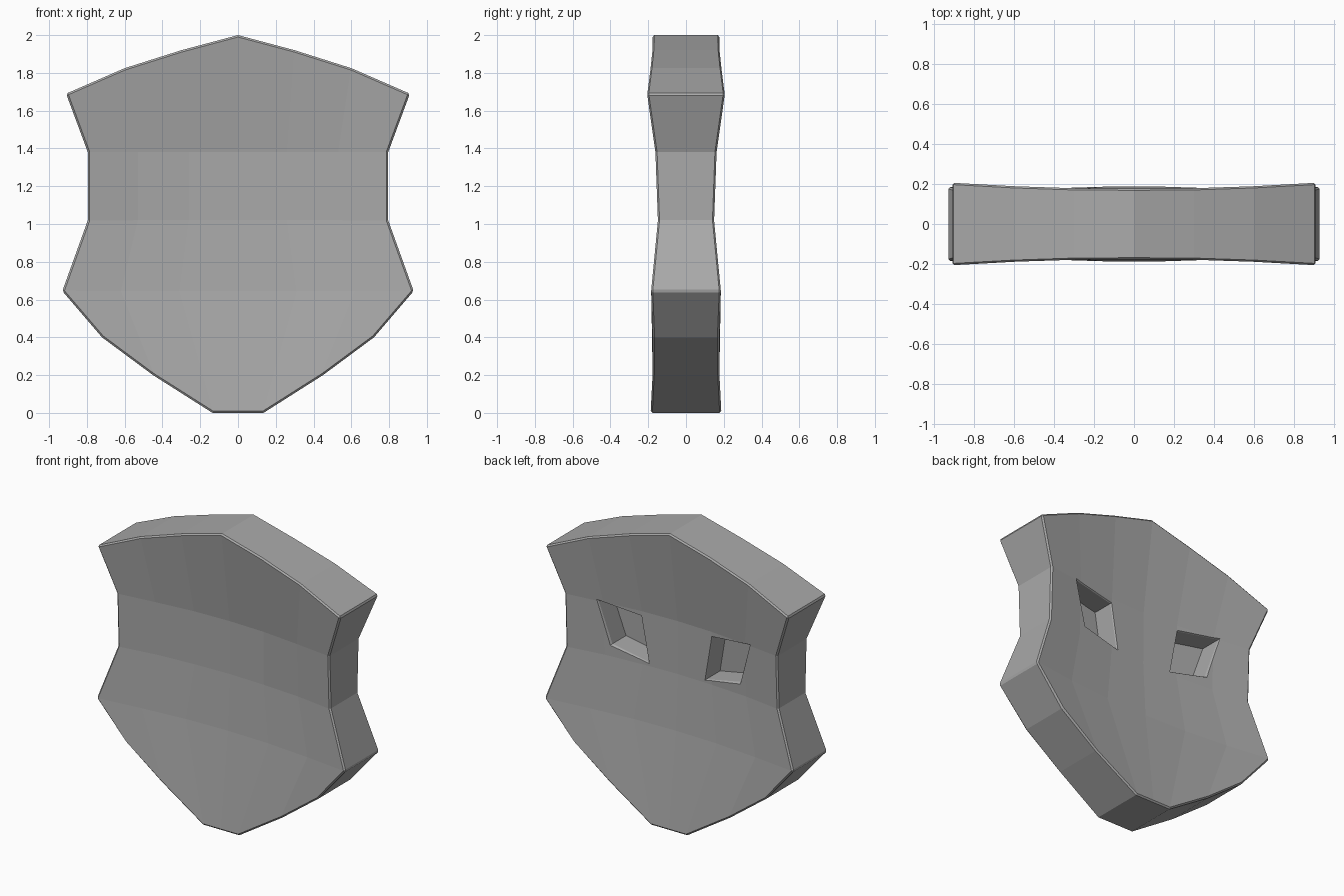
import bpy, bmesh
from math import radians

if "Cube" in bpy.data.objects:
    bpy.data.objects.remove(bpy.data.objects["Cube"])

grey = bpy.data.materials.new("plain_grey")
grey.use_nodes = True
grey.diffuse_color = (0.4, 0.4, 0.4, 1)
grey.node_tree.nodes["Principled BSDF"].inputs["Base Color"].default_value = (0.4, 0.4, 0.4, 1)

BEVEL = 0.01


def make_object(name, bm):
    bmesh.ops.recalc_face_normals(bm, faces=bm.faces[:])
    mesh = bpy.data.meshes.new(name)
    bm.to_mesh(mesh)
    bm.free()
    mesh.materials.append(grey)
    obj = bpy.data.objects.new(name, mesh)
    bpy.context.collection.objects.link(obj)
    return obj


# Rows of the dished face, centre to edge: x, z, half thickness
ROWS = [
    [(0, 2.0, .178), (.3, 1.92, .18), (.6, 1.825, .19), (.91, 1.69, .207)],
    [(0, 1.38, .092), (.26, 1.38, .1), (.53, 1.38, .128), (.795, 1.38, .163)],
    [(0, 1.02, .088), (.26, 1.02, .096), (.53, 1.02, .115), (.795, 1.02, .15)],
    [(0, .645, .11), (.31, .645, .118), (.62, .645, .145), (.93, .645, .186)],
    [(0, 0, .188), (.135, 0, .188), (.45, .2, .178), (.72, .4, .176)],
]


# Body: two dished faces joined by a side wall
def build_body():
    bm = bmesh.new()
    full = [[(-x, z, y) for x, z, y in row[:0:-1]] + row for row in ROWS]
    sides = []
    for s in (-1, 1):
        grid = [[bm.verts.new((x, s * y, z)) for x, z, y in row] for row in full]
        for upper, lower in zip(grid, grid[1:]):
            for i in range(len(upper) - 1):
                bm.faces.new((upper[i], upper[i + 1], lower[i + 1], lower[i]))
        # Outline loop around the face
        sides.append(grid[0] + [r[-1] for r in grid[1:-1]]
                     + grid[-1][::-1] + [r[0] for r in grid[-2:0:-1]])
    front, back = sides
    for i in range(len(front)):
        j = (i + 1) % len(front)
        bm.faces.new((front[i], front[j], back[j], back[i]))
    bmesh.ops.recalc_face_normals(bm, faces=bm.faces[:])
    # Chamfer the rim and the sharp corners
    sharp = [e for e in bm.edges if e.calc_face_angle() > radians(50)]
    bmesh.ops.bevel(bm, geom=sharp, offset=BEVEL, segments=1,
                    affect='EDGES', clamp_overlap=True)
    return make_object("body", bm)


# Slanted pocket corners on the back: x, z, surface depth
POCKET = [(.575, 1.39, .135), (.262, 1.35, .102), (.207, 1.035, .096), (.485, 1.095, .109)]
# Cutter rings from floor to flared mouth: offset from surface, scale
RINGS = [(-.155, .96), (-.01, .96), (.03, 1.12)]


def build_cutter(name, side):
    bm = bmesh.new()
    cx = sum(p[0] for p in POCKET) / 4
    cz = sum(p[1] for p in POCKET) / 4
    rings = [[bm.verts.new((side * (cx + (x - cx) * k), y + d, cz + (z - cz) * k))
              for x, z, y in POCKET] for d, k in RINGS]
    bm.faces.new(rings[0])
    bm.faces.new(rings[-1])
    for a, b in zip(rings, rings[1:]):
        for i in range(4):
            j = (i + 1) % 4
            bm.faces.new((a[i], a[j], b[j], b[i]))
    obj = make_object(name, bm)
    obj.hide_render = True
    return obj


body = build_body()
bpy.context.view_layer.objects.active = body
for name, side in (("left_pocket_cutter", 1), ("right_pocket_cutter", -1)):
    cutter = build_cutter(name, side)
    mod = body.modifiers.new(name, 'BOOLEAN')
    mod.operation = 'DIFFERENCE'
    mod.solver = 'EXACT'
    mod.object = cutter
    bpy.ops.object.modifier_apply(modifier=mod.name)
    bpy.data.objects.remove(cutter)
